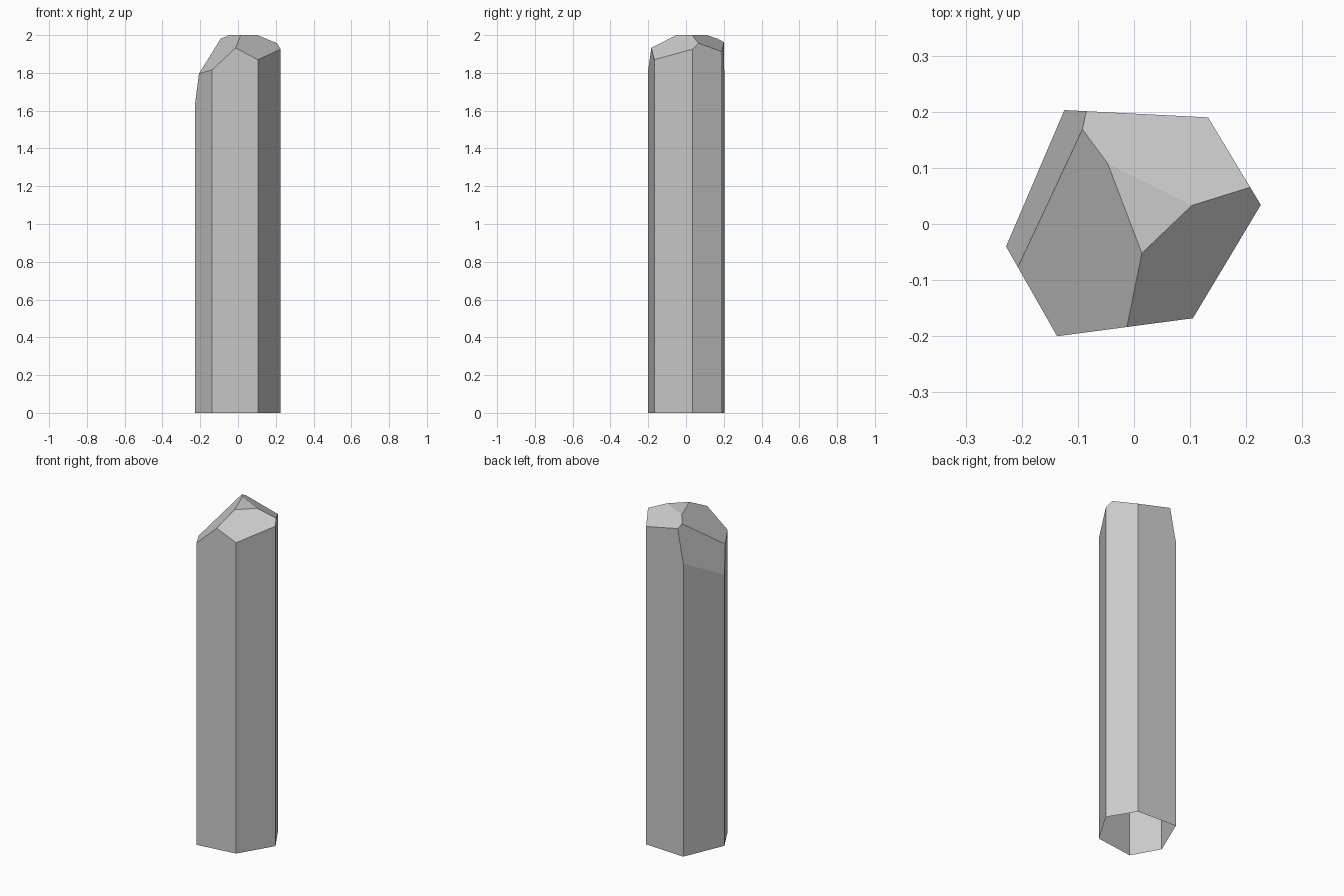
import bpy, bmesh
from mathutils import Vector

if "Cube" in bpy.data.objects:
    bpy.data.objects.remove(bpy.data.objects["Cube"])

# Irregular hexagonal outline of the crystal column
outline = [(-0.228, -0.04), (-0.137, -0.20), (0.105, -0.168),
           (0.226, 0.034), (0.132, 0.19), (-0.124, 0.203)]

# Tip facets, each given by three points on its plane
p, q, r = (0.014, -0.052, 2.0), (0.103, 0.033, 2.0), (-0.047, 0.108, 2.0)
facets = [
    (p, q, (0.105, -0.168, 1.87)),                                      # front right
    (q, r, (0.132, 0.19, 1.913)),                                       # back
    (r, p, (-0.137, -0.20, 1.816)),                                     # left
    ((-0.228, -0.04, 1.63), (-0.124, 0.203, 1.764), (-0.207, -0.08, 1.80)),  # steep left
]

bm = bmesh.new()

# Column, open underneath
base = bm.faces.new([bm.verts.new((x, y, 0)) for x, y in outline])
top = bmesh.ops.extrude_face_region(bm, geom=[base])["geom"]
bmesh.ops.translate(bm, vec=(0, 0, 2),
                    verts=[v for v in top if isinstance(v, bmesh.types.BMVert)])
bmesh.ops.recalc_face_normals(bm, faces=bm.faces[:])

# Cut every facet and cap the cut
for a, b, c in facets:
    a, b, c = Vector(a), Vector(b), Vector(c)
    n = (b - a).cross(c - a).normalized()
    if n.z < 0:
        n = -n
    cut = bmesh.ops.bisect_plane(bm, geom=bm.verts[:] + bm.edges[:] + bm.faces[:],
                                 dist=1e-5, plane_co=a, plane_no=n, clear_outer=True)
    edges = [e for e in bm.edges
             if e.is_boundary and all(abs((v.co - a).dot(n)) < 1e-4 for v in e.verts)]
    bmesh.ops.edgenet_fill(bm, edges=edges)

bmesh.ops.remove_doubles(bm, verts=bm.verts[:], dist=0.0005)
bmesh.ops.recalc_face_normals(bm, faces=bm.faces[:])
floor = [f for f in bm.faces if all(v.co.z < 1e-4 for v in f.verts)]
bmesh.ops.delete(bm, geom=floor, context='FACES')

mesh = bpy.data.meshes.new("crystal")
bm.to_mesh(mesh)
bm.free()
bpy.context.collection.objects.link(bpy.data.objects.new("crystal", mesh))
